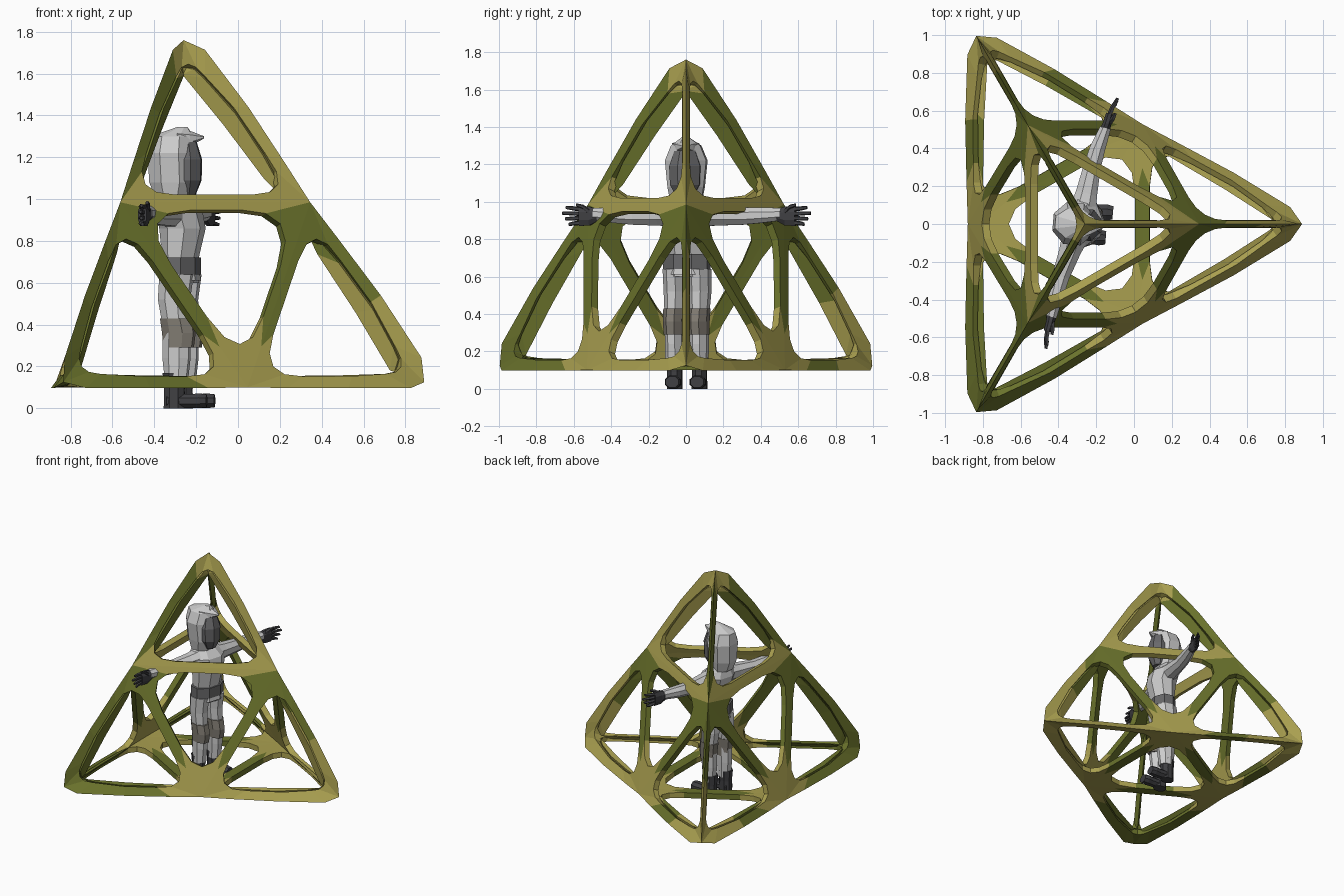
import bpy, bmesh, math
from mathutils import Vector, Matrix

if "Cube" in bpy.data.objects:
    bpy.data.objects.remove(bpy.data.objects["Cube"])


def material(name, rgb):
    m = bpy.data.materials.new(name)
    m.diffuse_color = (*rgb, 1)
    m.use_nodes = True
    m.node_tree.nodes["Principled BSDF"].inputs["Base Color"].default_value = m.diffuse_color
    return m


KHAKI = material("khaki", (0.40, 0.35, 0.08))
GREEN = material("green", (0.145, 0.17, 0.025))
DARK = material("dark_grey", (0.05, 0.05, 0.055))
MID = material("mid_grey", (0.14, 0.14, 0.145))
PAD = material("pad_brown", (0.22, 0.20, 0.17))
PALE = material("pale_grey", (0.55, 0.55, 0.56))


def finish(name, bm, mats, matrix=None):
    me = bpy.data.meshes.new(name)
    bm.to_mesh(me)
    bm.free()
    for m in mats:
        me.materials.append(m)
    ob = bpy.data.objects.new(name, me)
    bpy.context.collection.objects.link(ob)
    if matrix:
        ob.matrix_world = matrix
    return ob


# ---------- Tetrahedral frame: four corners, six bulged edge nodes ----------
AX = -0.26


def polar(r, deg, z):
    a = math.radians(deg)
    return Vector((AX + r * math.cos(a), r * math.sin(a), z))


V = {"A": polar(1.15, 0, .125), "B": polar(1.15, 120, .125), "C": polar(1.15, 240, .125),
     "D": Vector((AX, 0, 1.76)),
     "AB": polar(.61, 60, .1), "BC": polar(.62, 180, .1), "AC": polar(.61, 300, .1),
     "AD": polar(.605, 0, .985), "BD": polar(.605, 120, .985), "CD": polar(.605, 240, .985)}
CTR = Vector((AX, 0, .53))


def edge_points(p, q):
    if len(p) > len(q):
        return edge_points(q, p)[::-1]
    outer = len(p) < len(q)
    out = (V[q] - CTR).normalized()
    spec = ((.1, .052), (.45, .047), (.78, .02)) if outer else ((.22, 0), (.5, 0), (.78, 0))
    pts = []
    for f, b in spec:
        v = V[p].lerp(V[q], f) + out * b
        v.z = max(v.z, .097)
        pts.append(v)
    return pts


def width(a, b):
    # bar half-width: cross bars, base edges, sloping edges
    if len(a) == len(b):
        return .039
    return .032 if "D" in a + b else .047


def hole_corner(prev, p, nxt, r):
    u, v = (V[nxt] - V[p]).normalized(), (V[prev] - V[p]).normalized()
    q = V[p] + (u * width(prev, p) + v * width(p, nxt)) / math.sin(u.angle(v))
    s, e = q + v * r, q + u * r
    return [s * (1 - t) ** 2 + q * 2 * t * (1 - t) + e * t * t for t in (0, .25, .5, .75, 1)]


bm = bmesh.new()


def face(*pts):
    bm.faces.new([bm.verts.new(p) for p in pts])


def panel(tri):
    # triangle with a rounded triangular opening
    n = (V[tri[1]] - V[tri[0]]).cross(V[tri[2]] - V[tri[0]])
    if n.dot(V[tri[0]] - CTR) < 0:
        tri = tri[::-1]
    central = all(len(k) == 2 for k in tri)
    holes = [hole_corner(tri[k - 1], tri[k], tri[(k + 1) % 3],
                         .15 if len(tri[k]) == 1 else .32 if central else .25) for k in range(3)]
    for k in range(3):
        nk = (k + 1) % 3
        P, h = V[tri[k]], holes[k]
        c = edge_points(tri[k - 1], tri[k])[2]
        a, b, c2 = edge_points(tri[k], tri[nk])
        h_next = holes[nk][0]
        hm = (h[4] + h_next) / 2
        if len(tri[k]) != len(tri[nk]):  # opening follows the bowed edge
            hm = hm + (b - V[tri[k]].lerp(V[tri[nk]], .45)) * .35
        face(c, P, h[1], h[0])
        face(P, h[2], h[1])
        face(P, h[3], h[2])
        face(P, a, h[4], h[3])
        face(a, b, hm, h[4])
        face(b, c2, h_next, hm)


for i, j, k in ("ABC", "ABD", "ACD", "BCD"):
    ij, jk, ik = i + j, j + k, i + k
    for t in ([i, ij, ik], [ij, j, jk], [ik, jk, k], [ij, jk, ik]):
        panel(t)
bmesh.ops.remove_doubles(bm, verts=bm.verts, dist=.0005)

# khaki and green patches
for f in bm.faces:
    c = f.calc_center_median()
    near = lambda k, d: (c - V[k]).length < d
    light = (any(near(k, .36) for k in ("AB", "BC", "AC")) or near("A", .6) or near("B", .4)
             or near("D", .25) or .95 < c.z < 1.08 or (c.z > 1.1 and c.x > -.1))
    f.material_index = 0 if light else 1
frame = finish("tetrahedral_frame", bm, [KHAKI, GREEN])
sol = frame.modifiers.new("thickness", "SOLIDIFY")
sol.thickness = .042
sol.offset = -1
sol.use_even_offset = True

# ---------- Standing figure, turned slightly ----------
BODY = Matrix.Translation((-.275, .005, 0)) @ Matrix.Rotation(math.radians(-16), 4, "Z")
ARMS = Matrix.Translation((-.3, .01, -.012)) @ Matrix.Rotation(math.radians(-16), 4, "Z")
HEAD = Matrix.Translation((-.305, 0, 0)) @ Matrix.Rotation(math.radians(-5), 4, "Z")


def loft(name, rings, mat, n=8, axis="z", matrix=BODY):
    # rings: (centre x, y, z, radius in x, radius in the other direction)
    b = bmesh.new()
    loops = []
    for x, y, z, rx, ro in rings:
        loop = []
        for i in range(n):
            t = 2 * math.pi * (i + .5) / n
            du, dv = rx * math.cos(t), ro * math.sin(t)
            loop.append(b.verts.new((x + du, y + dv, z) if axis == "z" else
                                    (x + du, y, z + dv) if axis == "y" else (x, y + du, z + dv)))
        loops.append(loop)
    for l0, l1 in zip(loops, loops[1:]):
        for i in range(n):
            b.faces.new((l0[i], l0[(i + 1) % n], l1[(i + 1) % n], l1[i]))
    b.faces.new(loops[0])
    b.faces.new(loops[-1])
    bmesh.ops.recalc_face_normals(b, faces=b.faces)
    return finish(name, b, [mat] if mat else [], matrix)


# torso, belt and jacket hem
loft("torso", [(0, 0, .60, .085, .12), (0, 0, .72, .085, .115), (.01, 0, .86, .11, .125),
               (-.01, 0, .95, .11, .15), (-.03, 0, 1.0, .075, .11), (-.03, 0, 1.05, .05, .06)], PALE)
loft("belt", [(0, 0, .64, .095, .132), (0, 0, .72, .095, .132)], MID)
loft("jacket_hem", [(0, 0, .61, .096, .13), (0, 0, .64, .09, .125)], PALE)

# hood with pointed brim, and shaded face
loft("hood", [(-.01, 0, 1.0, .08, .09), (-.01, 0, 1.08, .115, .105), (-.015, 0, 1.22, .118, .12),
              (-.01, 0, 1.3, .11, .085), (.04, 0, 1.345, .025, .02)], None, matrix=HEAD)
loft("hood_brim", [(.02, 0, 1.29, .085, .045), (.08, 0, 1.29, .055, .035), (.142, 0, 1.295, .008, .006)],
     None, n=6, axis="x", matrix=HEAD)
loft("face_shade", [(.055, 0, 1.02, .05, .045), (.055, 0, 1.09, .08, .085), (.055, 0, 1.19, .082, .09),
                    (.05, 0, 1.275, .06, .06)], MID, matrix=HEAD)

for s, side in ((1, "left"), (-1, "right")):
    y = s * .069
    # leg and knee pad
    loft(side + "_leg", [(0, y, .12, .055, .048), (0, y, .24, .07, .05), (0, y, .40, .07, .052),
                         (-.012, y, .52, .08, .06), (0, y, .64, .085, .062)], PALE)
    loft(side + "_knee_pad", [(.01, y, .29, .076, .054), (.012, y, .36, .084, .056),
                              (.0, y, .43, .082, .058)], PAD)
    # boot, toes pointing straighter ahead than the body
    foot = BODY @ Matrix.Translation((0, y, 0)) @ Matrix.Rotation(math.radians(11), 4, "Z")
    loft(side + "_boot_shaft", [(-.01, 0, 0, .054, .044), (-.01, 0, .09, .052, .042),
                                (-.01, 0, .17, .06, .048)], DARK, matrix=foot)
    loft(side + "_boot_foot", [(-.045, 0, .035, .04, .036), (.07, 0, .035, .04, .036),
                               (.11, 0, .036, .046, .038), (.145, 0, .036, .038, .033)],
         DARK, axis="x", matrix=foot)
    # arm and glove
    loft(side + "_arm", [(.01, s * .08, .945, .075, .07), (.005, s * .16, .94, .062, .06),
                         (-.005, s * .3, .935, .05, .05), (-.005, s * .4, .94, .045, .046),
                         (.005, s * .52, .945, .032, .036)], PALE, axis="y", matrix=ARMS)
    loft(side + "_palm", [(.005, s * .5, .94, .03, .034), (.008, s * .545, .935, .025, .055),
                          (.008, s * .60, .935, .022, .056)], DARK, axis="y", matrix=ARMS)
    for i in range(4):
        z = .9 + i * .024
        reach = (.655, .675, .69, .67)[i]
        loft(f"{side}_finger_{i + 1}", [(.008, s * .59, z, .014, .013),
                                        (.012, s * .635, z + (i - 1.5) * .003, .013, .012),
                                        (.025, s * reach, z + (i - 1.5) * .006, .009, .009)],
             DARK, n=5, axis="y", matrix=ARMS)
    loft(side + "_thumb", [(.015, s * .54, .955, .018, .02), (.03, s * .575, .985, .013, .012),
                           (.035, s * .61, .995, .009, .009)], DARK, n=5, axis="y", matrix=ARMS)
